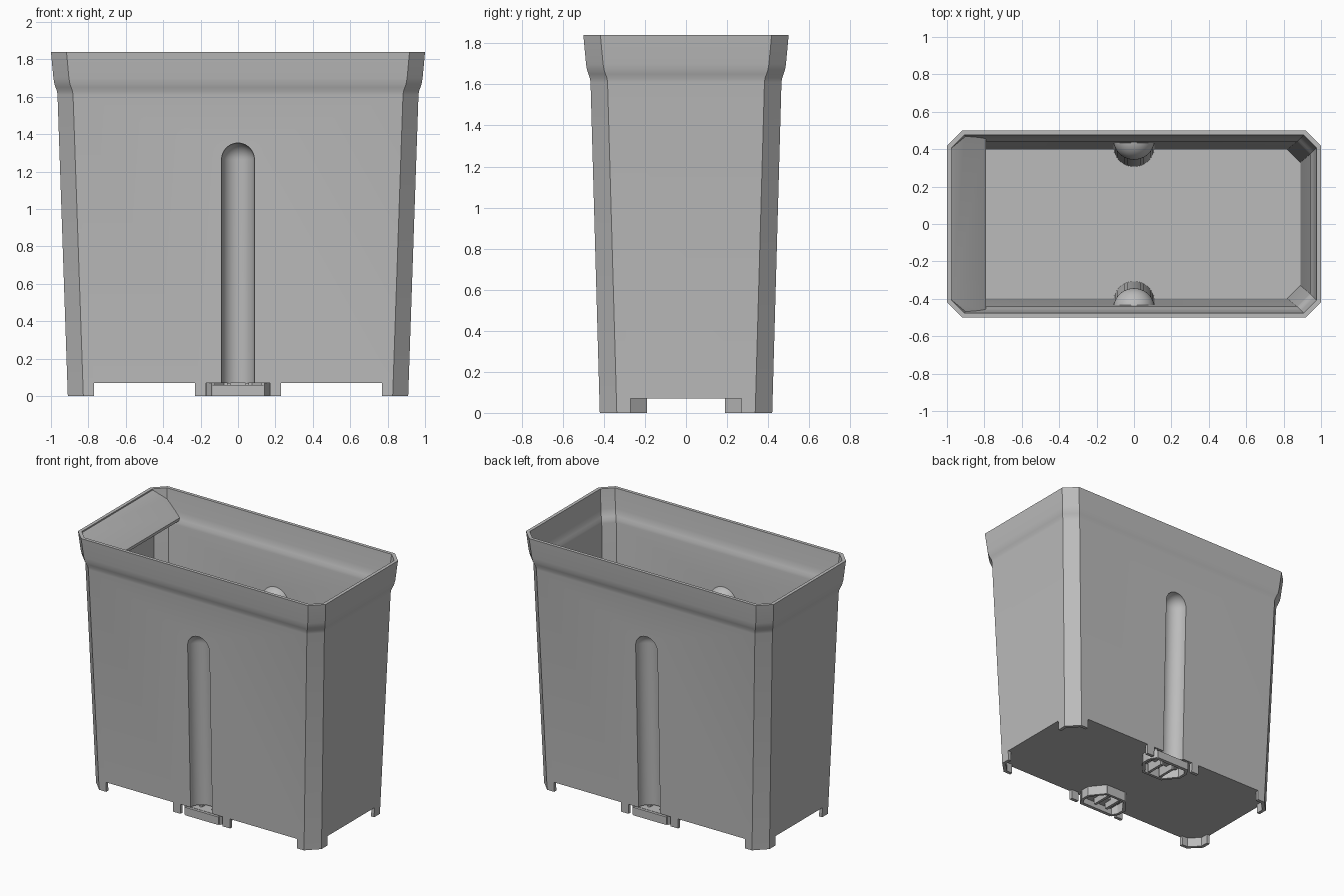
import bpy, bmesh, math
from mathutils import Matrix, Vector

if "Cube" in bpy.data.objects:
    bpy.data.objects.remove(bpy.data.objects["Cube"])

grey = bpy.data.materials.new("plain_grey")
grey.use_nodes = True
grey.diffuse_color = (0.5, 0.5, 0.5, 1)
grey.node_tree.nodes["Principled BSDF"].inputs["Base Color"].default_value = (0.5, 0.5, 0.5, 1)

SLOPE = 0.031      # outward lean of the long walls
WALL = 0.024


def finish(bm, name):
    bmesh.ops.recalc_face_normals(bm, faces=bm.faces)
    mesh = bpy.data.meshes.new(name)
    bm.to_mesh(mesh)
    bm.free()
    obj = bpy.data.objects.new(name, mesh)
    mesh.materials.append(grey)
    bpy.context.collection.objects.link(obj)
    return obj


def loft(name, levels, inset):
    """Chamfered rectangle lofted through (z, half length) levels."""
    bm = bmesh.new()
    rings = []
    for z, half in levels:
        hx, hy = half - inset, half - 0.5 + 0.01 * max(0, 1.62 - z) / 1.62 - inset
        c = 0.083 - 0.586 * inset
        corner = [(hx, hy - c), (hx - c, hy)]
        pts = corner + [(-x, y) for x, y in corner[::-1]]
        pts += [(-x, -y) for x, y in pts]
        rings.append([bm.verts.new((x, y, z)) for x, y in pts])
    for a, b in zip(rings, rings[1:]):
        for i in range(8):
            j = (i + 1) % 8
            bm.faces.new((a[i], a[j], b[j], b[i]))
    bm.faces.new(rings[0])
    bm.faces.new(rings[-1])
    return finish(bm, name)


def add_box(bm, lo, hi):
    lo, hi = Vector(lo), Vector(hi)
    m = Matrix.Translation((lo + hi) / 2) @ Matrix.Diagonal((*(hi - lo), 1))
    bmesh.ops.create_cube(bm, size=1, matrix=m)


def box(name, lo, hi):
    bm = bmesh.new()
    add_box(bm, lo, hi)
    return finish(bm, name)


def groove(radius, side):
    """Round-topped rod leaning with the wall."""
    bm = bmesh.new()
    bmesh.ops.create_uvsphere(bm, u_segments=40, v_segments=20, radius=radius)
    low = [v for v in bm.verts if v.co.z < -1e-4]
    bmesh.ops.delete(bm, geom=low, context='VERTS')
    edge = [e for e in bm.edges if e.is_boundary]
    out = bmesh.ops.extrude_edge_only(bm, edges=edge)["geom"]
    drop = 1.4
    bmesh.ops.translate(bm, vec=(0, -side * SLOPE * drop, -drop),
                        verts=[g for g in out if isinstance(g, bmesh.types.BMVert)])
    bmesh.ops.holes_fill(bm, edges=[e for e in bm.edges if e.is_boundary], sides=0)
    z = 1.265
    bmesh.ops.translate(bm, vec=(0, side * (0.415 + SLOPE * z), z), verts=bm.verts)
    return finish(bm, "groove_cutter")


def combine(obj, cutter, operation='DIFFERENCE'):
    mod = obj.modifiers.new("cut", 'BOOLEAN')
    mod.operation, mod.solver, mod.object = operation, 'EXACT', cutter
    bpy.context.view_layer.update()
    graph = bpy.context.evaluated_depsgraph_get()
    mesh = bpy.data.meshes.new_from_object(obj.evaluated_get(graph))
    obj.modifiers.clear()
    obj.data = mesh
    bpy.data.objects.remove(cutter)


# Outer shell and its hollow
straight = [(0, 0.91), (1.61, 0.965)]
flare = [(1.63, 0.968), (1.65, 0.975), (1.67, 0.982), (1.70, 0.987), (1.84, 1.0)]
body = loft("bin_body", straight + flare, 0)
cavity = loft("cavity", [(0.09, 0.913), straight[1]] + flare + [(1.9, 1.005)], WALL)
for side in (-1, 1):
    combine(cavity, groove(0.111, side))
combine(body, cavity)
for side in (-1, 1):
    combine(body, groove(0.088, side))

# Recessed underside, leaving corner feet and small tabs
combine(body, loft("under", [(-0.1, 0.907), (0.07, 0.912)], WALL))
for lo, hi in [((-0.77, -1, -1), (-0.23, 1, 0.07)), ((0.23, -1, -1), (0.77, 1, 0.07)),
               ((-0.17, -1, -1), (0.17, 1, 0.07)), ((-2, -0.27, -1), (2, 0.27, 0.07))]:
    combine(body, box("gap", lo, hi))

# Sloping ledge across the right end of the opening
bm = bmesh.new()
profile = [(-1.0, 1.838), (-0.972, 1.83), (-0.79, 1.66), (-0.79, 1.64), (-1.0, 1.81)]
face = bm.faces.new([bm.verts.new((x, -0.6, z)) for x, z in profile])
out = bmesh.ops.extrude_face_region(bm, geom=[face])["geom"]
bmesh.ops.translate(bm, vec=(0, 1.2, 0), verts=[g for g in out if isinstance(g, bmesh.types.BMVert)])
ledge = finish(bm, "sloping_ledge")
combine(ledge, loft("trim", straight + flare, 0.015), 'INTERSECT')

# Clips under each groove
parts = [body, ledge]
for side, name in ((-1, "front_clip"), (1, "back_clip")):
    bm = bmesh.new()
    add_box(bm, (-0.135, 0.395, 0), (0.135, 0.42, 0.058))
    add_box(bm, (-0.12, 0.30, 0.045), (0.12, 0.40, 0.06))
    for m in (-1, 1):
        path = [(0.135, 0.405), (0.16, 0.36), (0.16, 0.30), (0.08, 0.20)]
        for a, b in zip(path, path[1:]):
            a, b = Vector((m * a[0], a[1])), Vector((m * b[0], b[1]))
            d, mid = b - a, (a + b) / 2
            mat = (Matrix.Translation((mid.x, mid.y, 0.035))
                   @ Matrix.Rotation(math.atan2(d.y, d.x), 4, 'Z')
                   @ Matrix.Diagonal((d.length + 0.01, 0.02, 0.07, 1)))
            bmesh.ops.create_cube(bm, size=1, matrix=mat)
        add_box(bm, (m * 0.05 - 0.01, 0.22, 0), (m * 0.05 + 0.01, 0.36, 0.07))
    add_box(bm, (-0.08, 0.19, 0), (0.08, 0.21, 0.07))
    bmesh.ops.scale(bm, vec=(1, side, 1), verts=bm.verts)
    parts.append(finish(bm, name))

# Smooth curves, sharp corners
for obj in bpy.context.view_layer.objects:
    obj.select_set(obj in parts)
bpy.context.view_layer.objects.active = body
bpy.ops.object.shade_smooth_by_angle(angle=math.radians(28))
